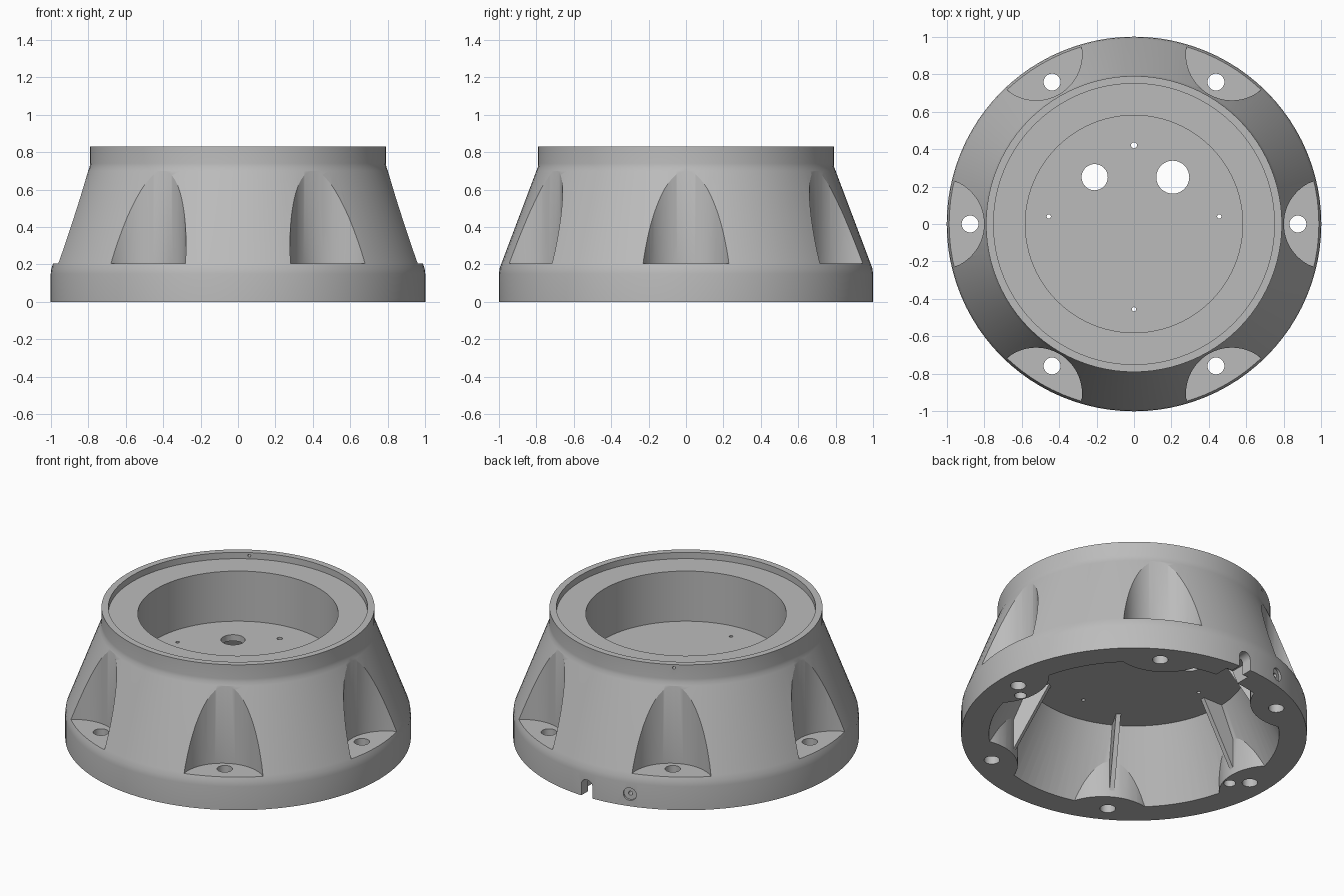
import bpy, bmesh, math
from mathutils import Matrix, Vector

cube = bpy.data.objects.get("Cube")
if cube:
    bpy.data.objects.remove(cube)

grey = bpy.data.materials.new("plain grey")
grey.use_nodes = True
grey.diffuse_color = (0.5, 0.5, 0.5, 1)
grey.node_tree.nodes["Principled BSDF"].inputs["Base Color"].default_value = (0.5, 0.5, 0.5, 1)

SPOKES = [math.radians(a) for a in range(0, 360, 60)]


def make_object(name, bm):
    bmesh.ops.recalc_face_normals(bm, faces=bm.faces[:])
    mesh = bpy.data.meshes.new(name)
    bm.to_mesh(mesh)
    bm.free()
    obj = bpy.data.objects.new(name, mesh)
    bpy.context.collection.objects.link(obj)
    return obj


def lathe(name, profile, steps=96):
    """Revolve (radius, height) points that begin and end on the axis."""
    bm = bmesh.new()
    verts = [bm.verts.new((r, 0, z)) for r, z in profile]
    edges = [bm.edges.new(pair) for pair in zip(verts, verts[1:])]
    bmesh.ops.spin(bm, geom=verts + edges, cent=(0, 0, 0), axis=(0, 0, 1),
                   angle=2 * math.pi, steps=steps, use_duplicate=False)
    bmesh.ops.remove_doubles(bm, verts=bm.verts[:], dist=0.0001)
    bmesh.ops.dissolve_degenerate(bm, edges=bm.edges[:], dist=0.0001)
    return make_object(name, bm)


def add_rod(bm, start, end, radius, segments=32):
    start, end = Vector(start), Vector(end)
    axis = end - start
    turn = axis.to_track_quat('Z', 'Y').to_matrix().to_4x4()
    bmesh.ops.create_cone(bm, cap_ends=True, segments=segments, radius1=radius, radius2=radius,
                          depth=axis.length, matrix=Matrix.Translation((start + end) / 2) @ turn)


def add_box(bm, low, high):
    low, high = Vector(low), Vector(high)
    bmesh.ops.create_cube(bm, size=1, matrix=Matrix.Translation((low + high) / 2)
                          @ Matrix.Diagonal((*(high - low), 1)))


def polar(radius, angle, z):
    return (radius * math.cos(angle), radius * math.sin(angle), z)


def cut(target, cutter):
    mod = target.modifiers.new("cut", 'BOOLEAN')
    mod.operation = 'DIFFERENCE'
    mod.solver = 'EXACT'
    mod.object = cutter
    bpy.context.view_layer.objects.active = target
    bpy.ops.object.modifier_apply(modifier=mod.name)
    bpy.data.objects.remove(cutter)


# Flared body with a rim, a ledge and a deep round well
body = lathe("housing_body", [
    (0, 0), (1, 0), (1, 0.15), (0.996, 0.18), (0.985, 0.21), (0.8, 0.7), (0.792, 0.72), (0.79, 0.74),
    (0.79, 0.83), (0.75, 0.83), (0.75, 0.79), (0.58, 0.79), (0.58, 0.47), (0, 0.47)])

# Hollow underside, keeping solid bosses and ribs
cavity = lathe("cavity", [(0, -0.1), (0.885, -0.1), (0.84, 0), (0.65, 0.43), (0, 0.43)])
bosses = bmesh.new()
for a in SPOKES:
    add_rod(bosses, polar(1.045, a, -0.2), polar(1.045, a, 0.6), 0.31, 64)
cut(cavity, make_object("bosses", bosses))
ribs = bmesh.new()
for a in SPOKES:
    side = Vector((-math.sin(a), math.cos(a), 0)) * 0.014
    outline = [(0.76, 0.0), (0.5, 0.46), (0.78, 0.46)]
    ends = [[ribs.verts.new(Vector(polar(r, a, z)) + side * s) for r, z in outline] for s in (-1, 1)]
    ribs.faces.new(ends[0])
    ribs.faces.new(ends[1])
    for i in range(3):
        j = (i + 1) % 3
        ribs.faces.new((ends[0][i], ends[0][j], ends[1][j], ends[1][i]))
cut(cavity, make_object("ribs", ribs))
cut(body, cavity)

# Six scallops in the flank
scallops = bmesh.new()
for a in SPOKES:
    add_rod(scallops, polar(1.045, a, 0.205), polar(1.045, a, 0.9), 0.245, 64)
cut(body, make_object("scallops", scallops))

# Bolt holes, blind holes, floor holes and side pin holes
holes = bmesh.new()
for a in SPOKES:
    add_rod(holes, polar(0.875, a, -0.1), polar(0.875, a, 0.3), 0.045)
for x in (-0.79, 0.79):
    add_rod(holes, (x, -0.08, -0.1), (x, -0.08, 0.15), 0.035)
for x, y, r in [(-0.21, 0.25, 0.07), (0.207, 0.25, 0.088), (0, 0.42, 0.016),
                (0.455, 0.04, 0.011), (-0.455, 0.04, 0.011), (0, -0.455, 0.011)]:
    add_rod(holes, (x, y, 0.35), (x, y, 0.6), r)
pin = math.radians(106)
add_rod(holes, polar(0.8, pin, 0.077), polar(1.1, pin, 0.077), 0.013)
rim_pin = math.radians(120)
add_rod(holes, polar(0.7, rim_pin, 0.81), polar(0.85, rim_pin, 0.81), 0.009, 16)
cut(body, make_object("holes", holes))

# Shallow seat around the side pin hole
seat = bmesh.new()
add_rod(seat, polar(0.985, pin, 0.077), polar(1.1, pin, 0.077), 0.04)
cut(body, make_object("pin_seat", seat))

# Arched cable slot at the back, with a wider pocket inside
for name, low, high in [("slot", (-0.04, 0.7, -0.1), (0.04, 1.1, 0.07)),
                        ("pocket", (-0.08, 0.7, -0.1), (0.08, 0.93, 0.1))]:
    bm = bmesh.new()
    add_box(bm, low, high)
    cut(body, make_object(name, bm))
arch = bmesh.new()
add_rod(arch, (0, 0.7, 0.07), (0, 1.1, 0.07), 0.04)
cut(body, make_object("arch", arch))

# Finish
body.data.materials.clear()
body.data.materials.append(grey)
for face in body.data.polygons:
    face.material_index = 0
bpy.ops.object.select_all(action='DESELECT')
body.select_set(True)
bpy.context.view_layer.objects.active = body
bpy.ops.object.shade_smooth_by_angle(angle=math.radians(25))
